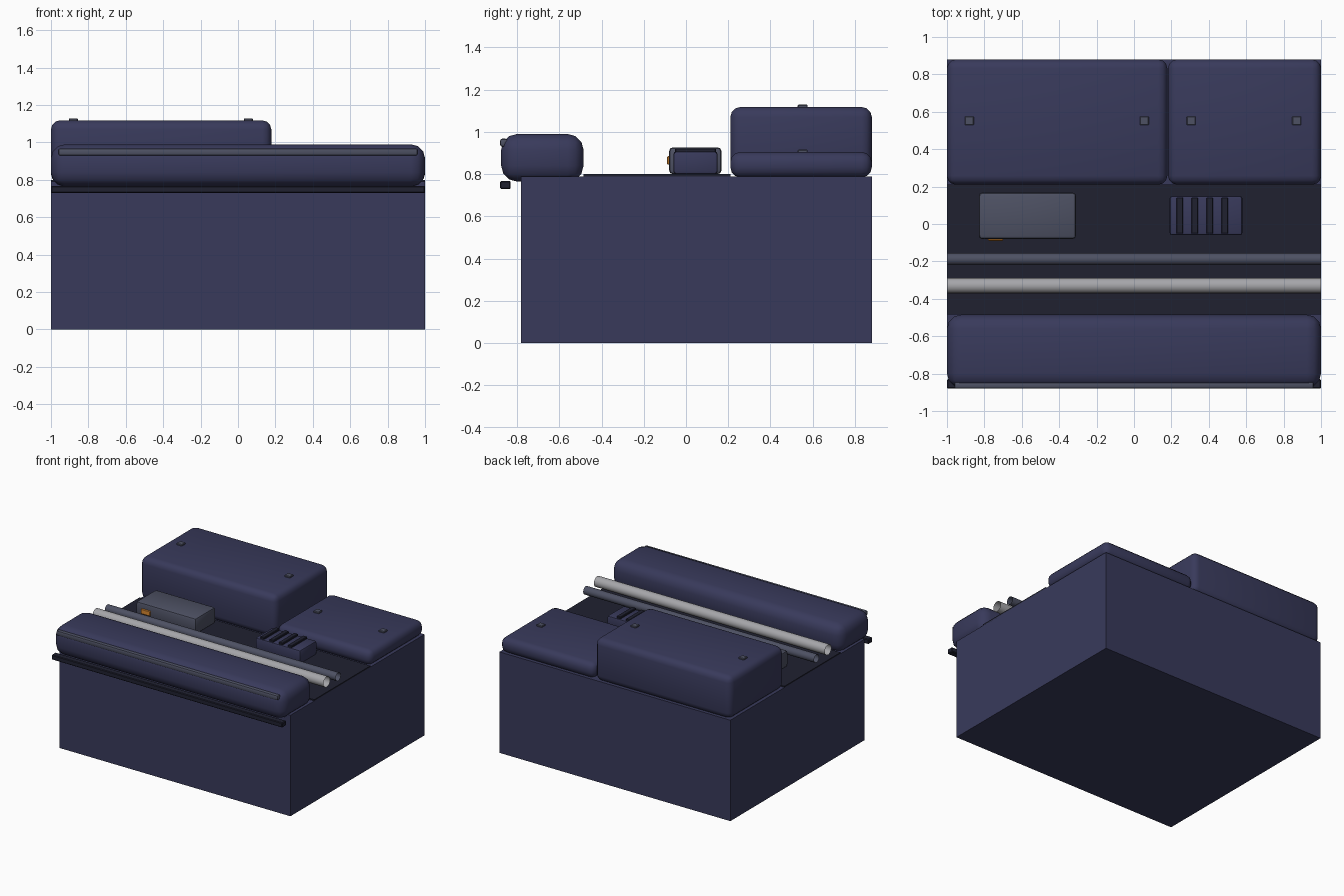
import bpy
import math

if "Cube" in bpy.data.objects:
    bpy.data.objects.remove(bpy.data.objects["Cube"])


def material(name, rgb):
    m = bpy.data.materials.new(name)
    m.diffuse_color = (*rgb, 1)
    m.use_nodes = True
    m.node_tree.nodes["Principled BSDF"].inputs["Base Color"].default_value = m.diffuse_color
    return m


NAVY = material("navy", (0.040, 0.042, 0.105))
DARK = material("dark", (0.014, 0.015, 0.030))
SLATE = material("slate", (0.075, 0.082, 0.125))
STEEL = material("steel", (0.38, 0.38, 0.40))
ORANGE = material("orange", (0.70, 0.25, 0.03))


def finish(ob, name, mat):
    ob.name = name
    ob.data.materials.append(mat)
    bpy.ops.object.shade_smooth_by_angle(angle=math.radians(35))
    return ob


def box(name, x, y, z, mat, bevel=0.0, segments=2):
    """Box from (min, max) ranges, with optional rounded edges."""
    spans = (x, y, z)
    bpy.ops.mesh.primitive_cube_add(size=1, location=[(a + b) / 2 for a, b in spans])
    ob = bpy.context.object
    ob.scale = [b - a for a, b in spans]
    bpy.ops.object.transform_apply(location=False, rotation=False, scale=True)
    if bevel:
        mod = ob.modifiers.new("rounding", 'BEVEL')
        mod.width = bevel
        mod.segments = segments
        bpy.ops.object.modifier_apply(modifier=mod.name)
    return finish(ob, name, mat)


def tube(name, y, z, radius, mat):
    """Open-ended pipe running the full width."""
    bpy.ops.mesh.primitive_cylinder_add(
        vertices=16, radius=radius, depth=2, end_fill_type='NOTHING',
        location=(0, y, z), rotation=(0, math.pi / 2, 0))
    return finish(bpy.context.object, name, mat)


# main body and dark deck
box("body", (-1, 1), (-0.78, 0.88), (0, 0.79), NAVY)
box("deck", (-1, 1), (-0.485, 0.21), (0.785, 0.80), DARK)

# padded front edge with its trims
box("front_bolster", (-1, 1), (-0.875, -0.485), (0.765, 0.99), NAVY, 0.075, 3)
box("bolster_trim", (-0.96, 0.96), (-0.88, -0.845), (0.93, 0.968), SLATE, 0.01)
box("lower_lip", (-1, 1), (-0.88, -0.83), (0.73, 0.768), DARK, 0.005, 1)

# raised rear covers with small studs
covers = (("tall", -1.0, 0.178, 1.118, (-0.88, 0.055)),
          ("low", 0.182, 1.0, 0.905, (0.305, 0.87)))
for label, x0, x1, top, studs in covers:
    box(label + "_rear_cover", (x0, x1), (0.21, 0.88), (0.785, top), NAVY, 0.048, 3)
    for i, sx in enumerate(studs):
        box(f"{label}_cover_stud_{i + 1}", (sx - 0.024, sx + 0.024), (0.528, 0.576),
            (top - 0.01, top + 0.011), SLATE, 0.004, 1)

# two pipes across the deck
tube("wide_pipe", -0.33, 0.88, 0.041, STEEL)
tube("thin_pipe", -0.188, 0.865, 0.032, SLATE)

# control unit with an orange button
box("control_unit", (-0.83, -0.31), (-0.08, 0.168), (0.80, 0.927), SLATE, 0.018)
box("control_button", (-0.78, -0.70), (-0.09, -0.07), (0.845, 0.885), ORANGE, 0.004, 1)

# vent block with dark slats
box("vent_block", (0.19, 0.58), (-0.06, 0.15), (0.80, 0.908), NAVY, 0.014)
for i in range(4):
    cx = 0.245 + 0.08 * i
    box(f"vent_slat_{i + 1}", (cx - 0.018, cx + 0.018), (-0.052, 0.142),
        (0.895, 0.922), DARK, 0.004, 1)
